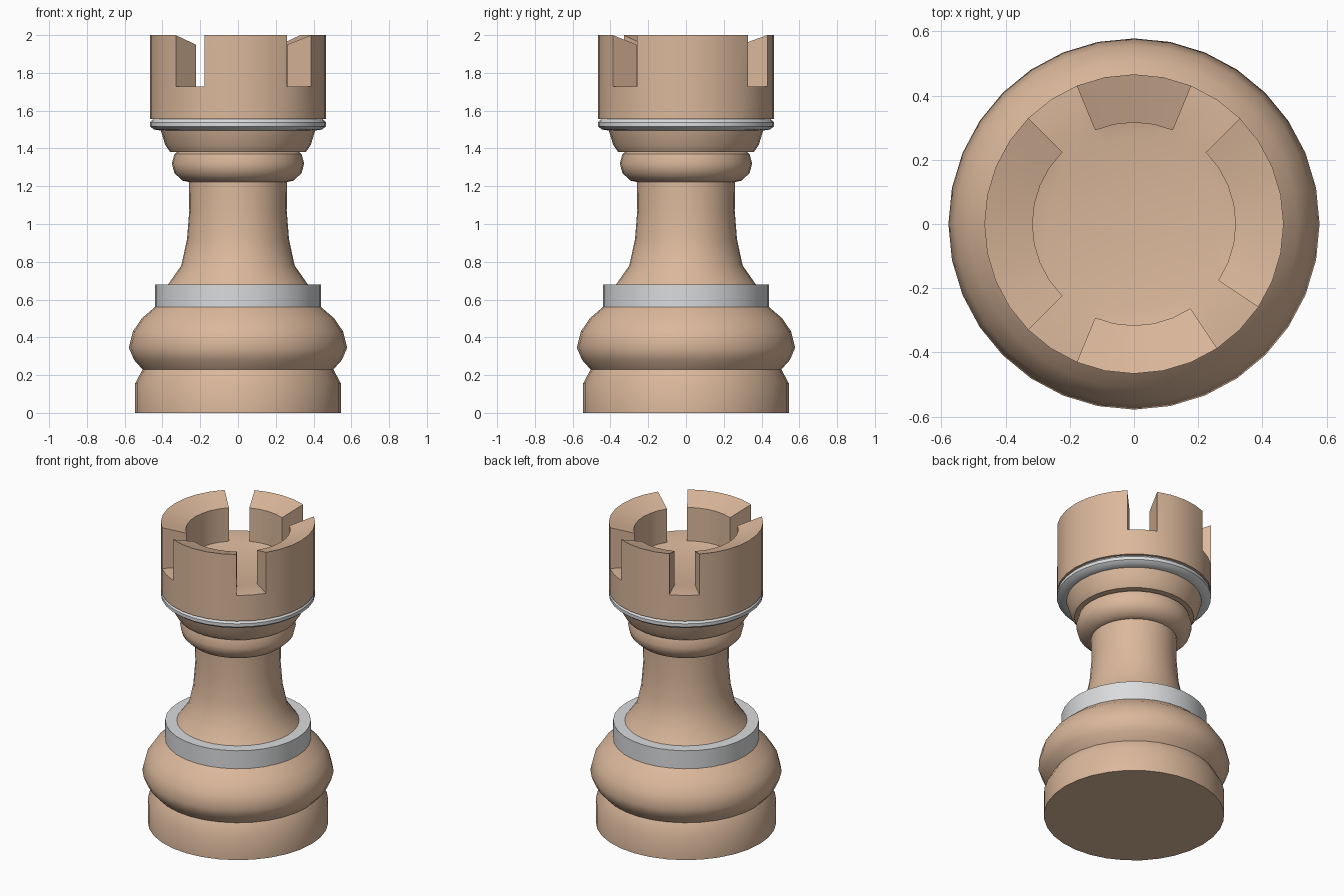
import bpy
import bmesh
from math import cos, sin, pi, radians

SIDES = 32

cube = bpy.data.objects.get("Cube")
if cube:
    bpy.data.objects.remove(cube, do_unlink=True)


def material(name, color):
    mat = bpy.data.materials.new(name)
    mat.use_nodes = True
    mat.diffuse_color = color
    mat.node_tree.nodes["Principled BSDF"].inputs["Base Color"].default_value = color
    return mat


wood = material("light wood", (0.71, 0.48, 0.33, 1))
silver = material("silver", (0.70, 0.71, 0.72, 1))


def point(r, z, k):
    a = 2 * pi * k / SIDES
    return (r * cos(a), r * sin(a), z)


def finish(name, bm, mat):
    bmesh.ops.remove_doubles(bm, verts=bm.verts, dist=0.0001)
    bmesh.ops.recalc_face_normals(bm, faces=bm.faces)
    mesh = bpy.data.meshes.new(name)
    bm.to_mesh(mesh)
    bm.free()
    mesh.materials.append(mat)
    obj = bpy.data.objects.new(name, mesh)
    bpy.context.collection.objects.link(obj)
    bpy.ops.object.select_all(action="DESELECT")
    obj.select_set(True)
    bpy.context.view_layer.objects.active = obj
    bpy.ops.object.shade_smooth_by_angle(angle=radians(38))
    return obj


def quad(bm, *corners):
    bm.faces.new([bm.verts.new(c) for c in corners])


def lathe(name, profile, mat):
    """Turn a (radius, height) profile and close both ends."""
    bm = bmesh.new()
    rings = [[bm.verts.new(point(r, z, k)) for k in range(SIDES)] for r, z in profile]
    for low, high in zip(rings, rings[1:]):
        for k in range(SIDES):
            n = (k + 1) % SIDES
            bm.faces.new((low[k], low[n], high[n], high[k]))
    bm.faces.new(rings[0])
    bm.faces.new(rings[-1])
    return finish(name, bm, mat)


# Turned lower parts
lathe("base", [(0.545, 0), (0.545, 0.155), (0.505, 0.23)], wood)
lathe("base_bulge", [(0.505, 0.23), (0.55, 0.28), (0.578, 0.345), (0.557, 0.43),
                     (0.51, 0.50), (0.44, 0.56)], wood)
lathe("lower_band", [(0.44, 0.555), (0.44, 0.68)], silver)
lathe("stem", [(0.37, 0.68), (0.30, 0.78), (0.27, 0.92), (0.258, 1.07),
               (0.26, 1.225)], wood)

# Turned upper parts
lathe("neck_collar", [(0.26, 1.222), (0.295, 1.23), (0.337, 1.27), (0.35, 1.32),
                      (0.337, 1.37), (0.31, 1.39)], wood)
lathe("head_cup", [(0.36, 1.382), (0.386, 1.42), (0.41, 1.50)], wood)
lathe("upper_band", [(0.41, 1.495), (0.445, 1.50), (0.466, 1.517), (0.466, 1.538),
                     (0.45, 1.556)], silver)

# Battlement: a solid drum with four walls between narrow notches
OUT, INN = 0.466, 0.316
BOTTOM, FLOOR, INNER_TOP, TOP = 1.555, 1.727, 1.95, 2.0
notches = {s % SIDES for start in (4, 10, 20, 27) for s in (start, start + 1)}

bm = bmesh.new()
for k in range(SIDES):
    n = k + 1
    quad(bm, point(OUT, BOTTOM, k), point(OUT, BOTTOM, n),
         point(OUT, FLOOR, n), point(OUT, FLOOR, k))
    if k in notches:
        quad(bm, point(OUT, FLOOR, k), point(OUT, FLOOR, n),
             point(INN, FLOOR, n), point(INN, FLOOR, k))
    else:
        section = [(OUT, FLOOR), (OUT, TOP), (INN, INNER_TOP), (INN, FLOOR)]
        for (r1, z1), (r2, z2) in zip(section, section[1:]):
            quad(bm, point(r1, z1, k), point(r1, z1, n),
                 point(r2, z2, n), point(r2, z2, k))
        # Close the wall where it meets a notch
        for edge, neighbour in ((k, k - 1), (n, n)):
            if neighbour % SIDES in notches:
                quad(bm, *[point(r, z, edge) for r, z in section])
    # Slightly dished rim of the inner floor
    quad(bm, point(INN, FLOOR, k), point(INN, FLOOR, n),
         point(0.27, FLOOR - 0.01, n), point(0.27, FLOOR - 0.01, k))
bm.faces.new([bm.verts.new(point(0.27, FLOOR - 0.01, k)) for k in range(SIDES)])
bm.faces.new([bm.verts.new(point(OUT, BOTTOM, k)) for k in range(SIDES)])
finish("battlement", bm, wood)
